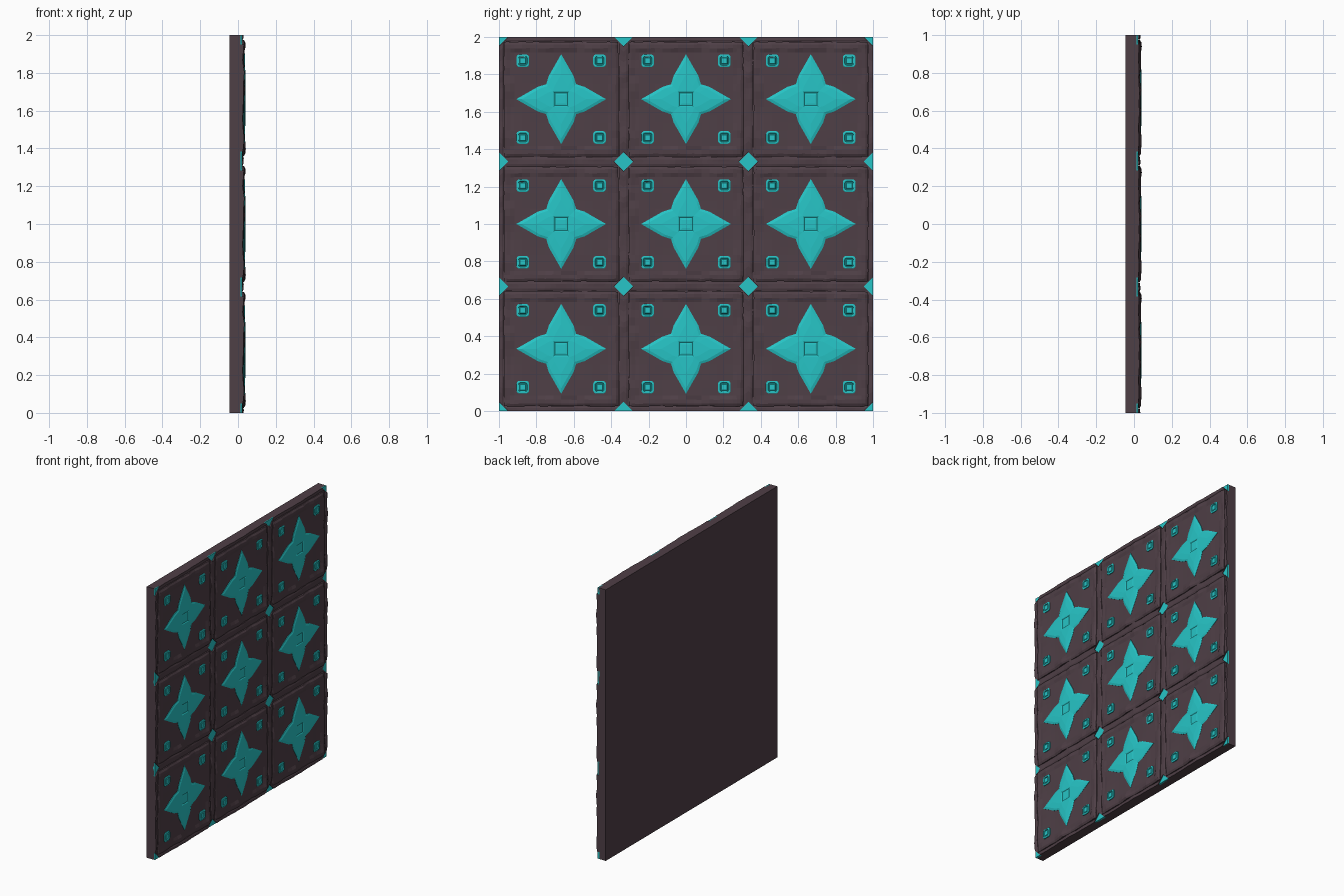
import bpy, bmesh, math
from mathutils import Vector, noise

if "Cube" in bpy.data.objects:
    bpy.data.objects.remove(bpy.data.objects["Cube"])

P = 2 / 3          # tile pitch
FLOOR = 0.014      # front of the backing slab
LIM = 1.0


def material(name, col):
    m = bpy.data.materials.new(name)
    m.diffuse_color = (*col, 1)
    m.use_nodes = True
    m.node_tree.nodes["Principled BSDF"].inputs["Base Color"].default_value = m.diffuse_color
    return m


STONE = material("dark_stone", (0.078, 0.050, 0.062))
CYAN = material("cyan_inlay", (0.02, 0.56, 0.57))


def finish(bm, name, mat):
    bmesh.ops.recalc_face_normals(bm, faces=bm.faces)
    me = bpy.data.meshes.new(name)
    bm.to_mesh(me)
    bm.free()
    me.materials.append(mat)
    return me


def place(me, name, y, z):
    ob = bpy.data.objects.new(name, me)
    ob.location = (0, y, z)
    bpy.context.collection.objects.link(ob)
    return ob


def loft(bm, rings):
    """Rings of (x, [(y, z), ...]) joined by quads, both ends capped."""
    vs = [[bm.verts.new((x, y, z)) for y, z in pts] for x, pts in rings]
    n = len(vs[0])
    for a, b in zip(vs, vs[1:]):
        for i in range(n):
            j = (i + 1) % n
            bm.faces.new((a[i], a[j], b[j], b[i]))
    bm.faces.new(vs[-1])
    bm.faces.new(list(reversed(vs[0])))


def patch(us, vs, pos, name):
    """Grid surface with a skirt sunk into the slab."""
    bm = bmesh.new()
    g = [[bm.verts.new(pos(u, v)) for v in vs] for u in us]
    for i in range(len(us) - 1):
        for j in range(len(vs) - 1):
            bm.faces.new((g[i][j], g[i + 1][j], g[i + 1][j + 1], g[i][j + 1]))
    edges = [e for e in bm.edges if e.is_boundary]
    new = bmesh.ops.extrude_edge_only(bm, edges=edges)["geom"]
    for v in new:
        if isinstance(v, bmesh.types.BMVert):
            v.co.x = FLOOR - 0.004
    return finish(bm, name, STONE)


def rough(y, z, freq, seed):
    return noise.noise(Vector((y * freq, z * freq, seed)))


def span(a, b, n):
    return [a + (b - a) * i / n for i in range(n + 1)]


# Backing slab
bm = bmesh.new()
bmesh.ops.create_cube(bm, size=1)
for v in bm.verts:
    v.co = (-0.045 if v.co.x < 0 else FLOOR, v.co.y * 2, v.co.z * 2)
place(finish(bm, "backing_slab", STONE), "backing_slab", 0, 1)


# Worn stone tile: slightly uneven face, chipped rim
def tile_pos(u, v):
    m = max(abs(u), abs(v))
    x = 0.029 + 0.004 * rough(u, v, 7, 1.3)
    if m > 0.27:
        x += 0.004 + 0.010 * rough(u, v, 13, 5.1)
    if m > 0.30:
        x -= 0.007
    k = 1 + 0.012 * rough(u, v, 16, 8.7) * (m > 0.25)
    return (max(0.02, min(x, 0.043)), u * k, v * k)


axis = [-0.306, -0.292, -0.272] + span(-0.25, 0.25, 12) + [0.272, 0.292, 0.306]
tile = patch(axis, axis, tile_pos, "stone_tile")

# Four-pointed star with a small sunken square in its middle
quad = [(0.24, 0), (0.125, 0.066), (0.08, 0.08), (0.066, 0.125)]
sq = [(1, 0), (1, 0.5), (1, 1), (0.5, 1)]


def spin(pts, s=1.0):
    out = []
    for k in range(4):
        c, n = round(math.cos(k * math.pi / 2)), round(math.sin(k * math.pi / 2))
        out += [((y * c - z * n) * s, (y * n + z * c) * s) for y, z in pts]
    return out


bm = bmesh.new()
loft(bm, [(0.012, spin(quad)), (0.031, spin(quad)), (0.036, spin(quad, 0.88)),
          (0.039, spin(quad, 0.55)), (0.039, spin(sq, 0.04)),
          (0.035, spin(sq, 0.034)), (0.037, spin(sq, 0.022))])
star = finish(bm, "star_inlay", CYAN)

# Rounded square stud with a sunken ring
stud_q = [(1, -0.55), (1, 0.55), (0.85, 0.85), (0.55, 1)][1:]
stud_q = [(1, 0), (1, 0.6), (0.86, 0.86), (0.6, 1)]
bm = bmesh.new()
loft(bm, [(0.012, spin(stud_q, 0.034)), (0.034, spin(stud_q, 0.034)),
          (0.036, spin(stud_q, 0.031)), (0.036, spin(stud_q, 0.024)),
          (0.031, spin(stud_q, 0.022)), (0.031, spin(sq, 0.018)),
          (0.035, spin(sq, 0.015))])
stud = finish(bm, "square_stud", CYAN)

cells = [-P, 0, P]
for y in cells:
    for z in cells:
        place(tile, "stone_tile", y, 1 + z)
        place(star, "star_inlay", y, 1 + z)
        for sy in (-1, 1):
            for sz in (-1, 1):
                place(stud, "square_stud", y + sy * 0.205, 1 + z + sz * 0.205)


# Strips between tiles, ends notched for the diamonds
def strip(lo, hi, vertical, name):
    n = 3 if hi - lo < 0.04 else 4

    def pos(u, v):
        end = P / 2 - (0.051 - abs(v))
        along = u * end
        x = 0.028 + 0.010 * rough(along, v, 11, 3.3 + vertical)
        if abs(v) > 0.02:
            x -= 0.004
        x = max(0.02, min(x, 0.036))
        return (x, v, along) if vertical else (x, along, v)
    return patch(span(-1, 1, 20), span(lo, hi, n), pos, name)


lines = [-1, -P / 2, P / 2, 1]
for line in lines:
    lo = 0 if line == -1 else -0.025
    hi = 0 if line == 1 else 0.025
    col = strip(lo, hi, True, "vertical_strip")
    row = strip(lo, hi, False, "horizontal_strip")
    for c in cells:
        place(col, "vertical_strip", line, 1 + c)
        place(row, "horizontal_strip", c, 1 + line)

# Diamond inlays at the tile corners, cut off at the panel border
for y in lines:
    for z in lines:
        bm = bmesh.new()
        d = 0.05
        loft(bm, [(0.008, [(y + d, z), (y, z + d), (y - d, z), (y, z - d)]),
                  (0.021, [(y + d, z), (y, z + d), (y - d, z), (y, z - d)])])
        for ax in ((0, 1, 0), (0, 0, 1)):
            for s in (-1, 1):
                no = Vector(ax) * s
                r = bmesh.ops.bisect_plane(
                    bm, geom=bm.verts[:] + bm.edges[:] + bm.faces[:], dist=1e-5,
                    plane_co=no * LIM, plane_no=no, clear_outer=True)
                bmesh.ops.holes_fill(bm, edges=[e for e in bm.edges if e.is_boundary])
        place(finish(bm, "diamond_inlay", CYAN), "diamond_inlay", 0, 1)
